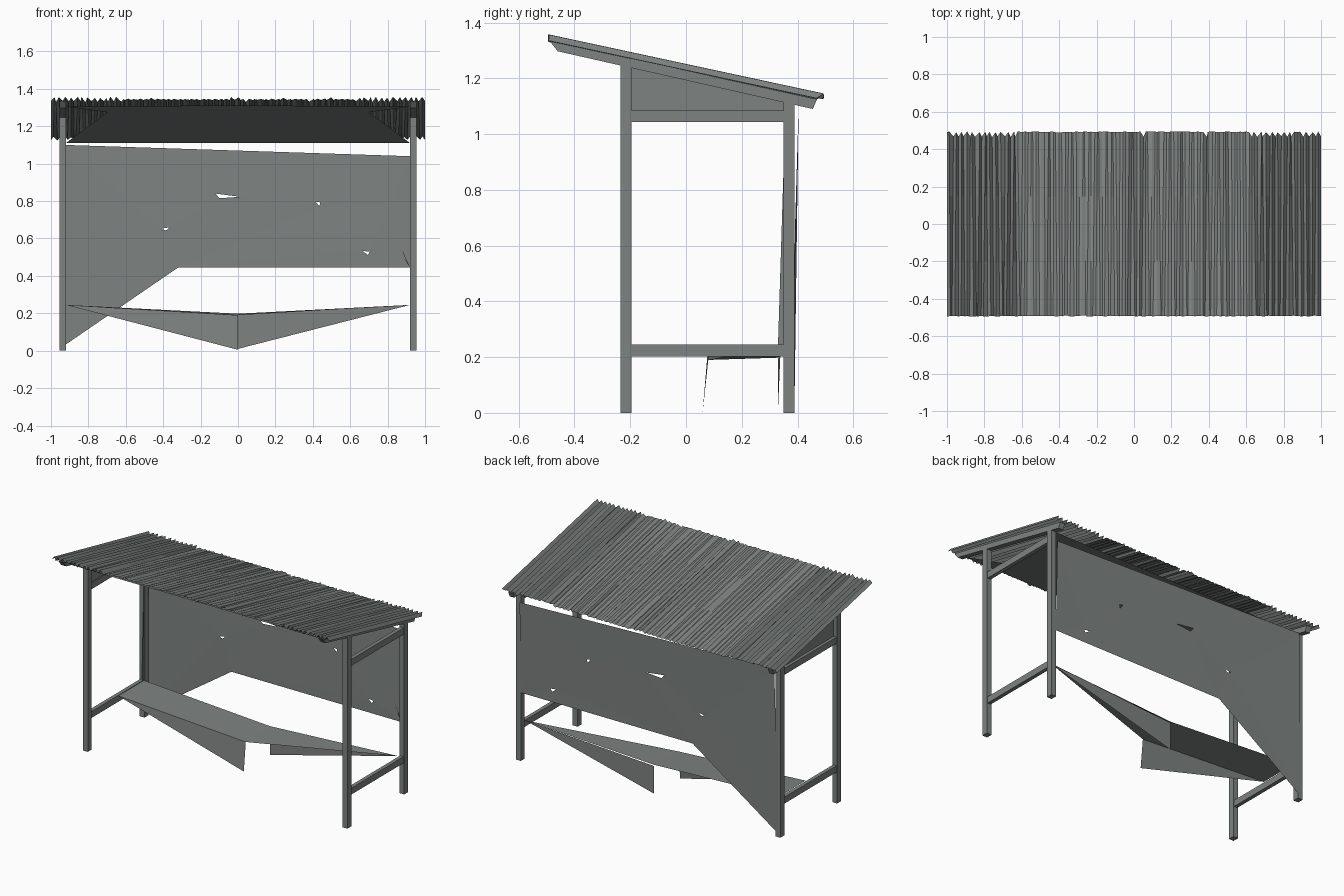
import bpy, bmesh, math, random
from mathutils import Vector

random.seed(4)
if "Cube" in bpy.data.objects:
    bpy.data.objects.remove(bpy.data.objects["Cube"], do_unlink=True)


def material(name, rgb):
    m = bpy.data.materials.new(name)
    m.use_nodes = True
    m.diffuse_color = (*rgb, 1)
    bsdf = m.node_tree.nodes["Principled BSDF"]
    bsdf.inputs["Base Color"].default_value = (*rgb, 1)
    bsdf.inputs["Roughness"].default_value = 0.9
    return m


GREY = material("weathered grey", (0.205, 0.225, 0.217))


def finish(bm, name):
    me = bpy.data.meshes.new(name)
    bm.to_mesh(me)
    bm.free()
    me.materials.append(GREY)
    ob = bpy.data.objects.new(name, me)
    bpy.context.collection.objects.link(ob)
    return ob


def sheet(name, *polys):
    bm = bmesh.new()
    for poly in polys:
        bm.faces.new([bm.verts.new(p) for p in poly])
    bmesh.ops.remove_doubles(bm, verts=bm.verts, dist=0.0001)
    return finish(bm, name)


def end_timber(name, x, profile, width=0.035):
    """Extrude a side profile of (y, z) points along x."""
    bm = bmesh.new()
    face = bm.faces.new([bm.verts.new((x - width / 2, y, z)) for y, z in profile])
    out = bmesh.ops.extrude_face_region(bm, geom=[face])
    moved = [v for v in out["geom"] if isinstance(v, bmesh.types.BMVert)]
    bmesh.ops.translate(bm, verts=moved, vec=(width, 0, 0))
    bmesh.ops.recalc_face_normals(bm, faces=bm.faces)
    return finish(bm, name)


def roof_z(y):
    return 1.24 - 0.215 * y


# End frames: posts, rails and sloping rafters
for side, x in (("left", 0.937), ("right", -0.937)):
    end_timber(side + "_front_post", x, [(-0.235, 0), (-0.195, 0), (-0.195, 1.24), (-0.235, 1.25)])
    end_timber(side + "_back_post", x, [(0.35, 0), (0.39, 0), (0.39, 1.11), (0.35, 1.12)])
    end_timber(side + "_lower_rail", x, [(-0.2, 0.203), (0.355, 0.203), (0.355, 0.245), (-0.2, 0.245)], 0.025)
    end_timber(side + "_upper_rail", x, [(-0.2, 1.043), (0.355, 1.043), (0.355, 1.085), (-0.2, 1.085)], 0.025)
    end_timber(side + "_rafter", x, [(-0.46, 1.297), (0.455, 1.09), (0.47, 1.125), (-0.49, 1.335)])

# Gable board and a warped strip on the right end
sheet("right_gable_board", [(-0.93, -0.2, 1.08), (-0.93, 0.36, 1.08), (-0.93, 0.36, 1.12), (-0.93, -0.2, 1.24)])
sheet("right_warped_strip", [(-0.925, 0.33, 0.245), (-0.925, 0.355, 0.245), (-0.925, 0.355, 1.04)])

# Crumpled corrugated roof, deeper folds towards both ends
bm = bmesh.new()
rows = (-0.495, -0.2, 0.15, 0.495)
previous = None
count = 130
for i in range(count + 1):
    x = -1 + 2 * i / count
    amp = 0.014 if abs(x) > 0.63 else 0.004
    if random.random() < 0.08:
        amp = 0.014
    fold = (1 if i % 2 else -1) * amp * random.uniform(0.5, 1)
    drift = random.uniform(-0.004, 0.004)
    column = []
    for j, y in enumerate(rows):
        edge = random.uniform(0, 0.005) + (0.025 if j == 3 and fold < -0.008 else 0)
        yy = y - math.copysign(edge, y)
        inner = 0 if i in (0, count) else drift * (j - 1.5)
        column.append(bm.verts.new((x + inner, yy, roof_z(yy) + fold - 0.002)))
    if previous:
        for j in range(len(rows) - 1):
            bm.faces.new((previous[j], column[j], column[j + 1], previous[j + 1]))
    previous = column
finish(bm, "corrugated_roof")

# Ceiling lining hanging beneath the roof
top_l, top_r, top_m = (0.92, -0.44, 1.305), (-0.92, -0.44, 1.305), (0, -0.45, 1.312)
low_l, low_r = (0.92, 0.38, 1.11), (-0.92, 0.38, 1.11)
sheet("ceiling_lining", [top_m, low_r, low_l], [top_m, low_l, (0.7, -0.3, 1.275), top_l],
      [top_m, top_r, (-0.7, -0.3, 1.275), low_r])

# Torn back panel with small holes
outline = [(-0.92, 1.1), (0.92, 1.04), (0.92, 0.445), (-0.32, 0.445), (-0.94, 0.02)]
holes = [[(-0.12, 0.84), (0.01, 0.823), (-0.1, 0.815)],
         [(0.415, 0.797), (0.44, 0.793), (0.435, 0.772)],
         [(-0.41, 0.652), (-0.365, 0.66), (-0.385, 0.643)],
         [(0.665, 0.533), (0.705, 0.53), (0.695, 0.512)]]
bm = bmesh.new()
edges = []
for loop in [outline] + holes:
    vs = [bm.verts.new((x, 0, z)) for x, z in loop]
    edges += [bm.edges.new((vs[k], vs[k - 1])) for k in range(len(vs))]
bmesh.ops.triangle_fill(bm, use_beauty=True, edges=edges, normal=(0, 1, 0))
for v in bm.verts:
    v.co.y = 0.389 + 0.03 * max(0, v.co.z - 0.6)
bmesh.ops.recalc_face_normals(bm, faces=bm.faces)
finish(bm, "back_panel")

# Curled flap at the left lower corner of the back panel
sheet("back_panel_flap", [(0.85, 0.388, 0.6), (0.92, 0.375, 0.445), (0.87, 0.386, 0.52)])

# Broken sagging bench, with hanging boards under each half
mid_front, mid_back = Vector((0, 0.08, 0.19)), Vector((0, 0.33, 0.198))
end_left = (0.92, 0.34, 0.245)
end_front, end_back = (-0.92, 0.08, 0.245), (-0.92, 0.345, 0.245)
sheet("bench_seat", [end_front, mid_front, mid_back, end_back], [mid_front, end_left, mid_back])
sheet("bench_front_board", [end_front, (0, 0.06, 0.005), mid_front])
sheet("bench_back_board", [(0, 0.33, 0.01), end_left, (0, 0.33, 0.19)])
